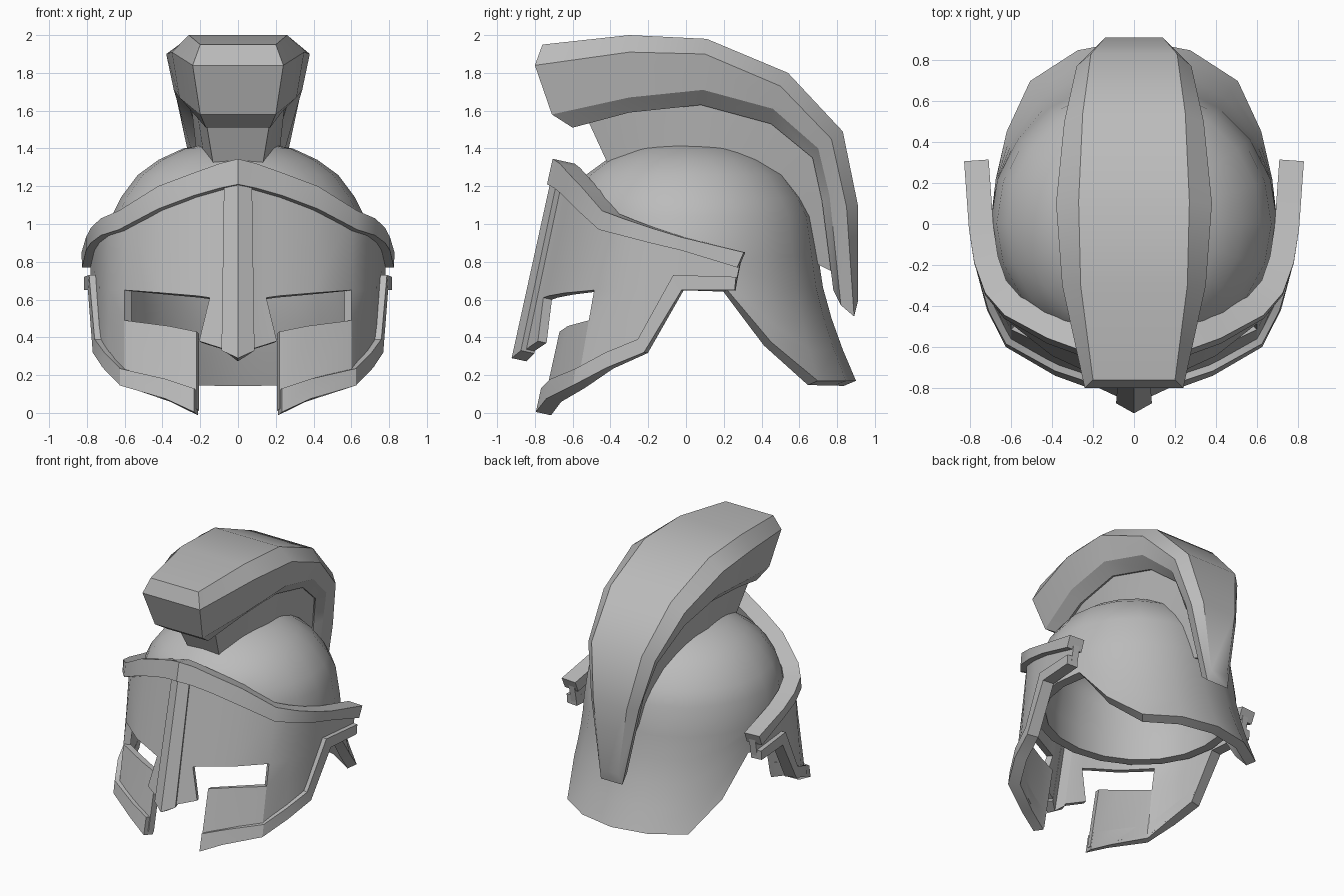
import bpy
import bmesh
import math
from mathutils import Vector

cube = bpy.data.objects.get("Cube")
if cube:
    bpy.data.objects.remove(cube, do_unlink=True)

steel = bpy.data.materials.new("grey_steel")
steel.use_nodes = True
grey = (0.5, 0.5, 0.5, 1)
steel.diffuse_color = grey
steel.node_tree.nodes["Principled BSDF"].inputs["Base Color"].default_value = grey


def finish(name, bm, thickness=0, mirror=False, angle=32):
    """Turn a bmesh into a finished object with modifiers baked in."""
    mesh = bpy.data.meshes.new(name)
    bm.to_mesh(mesh)
    bm.free()
    mesh.materials.append(steel)
    obj = bpy.data.objects.new(name, mesh)
    bpy.context.collection.objects.link(obj)
    if mirror:
        obj.modifiers.new("Mirror", "MIRROR")
    if thickness:
        shell = obj.modifiers.new("Shell", "SOLIDIFY")
        shell.thickness = thickness
        shell.offset = -1
    bpy.ops.object.select_all(action="DESELECT")
    obj.select_set(True)
    bpy.context.view_layer.objects.active = obj
    bpy.ops.object.convert(target="MESH")
    bpy.ops.object.shade_smooth_by_angle(angle=math.radians(angle))


def bridge(bm, rings):
    """Join consecutive closed rings with quads."""
    for a, b in zip(rings, rings[1:]):
        for i in range(len(a)):
            j = (i + 1) % len(a)
            bm.faces.new((a[i], a[j], b[j], b[i]))


def symmetric_loft(name, lines):
    """Sweep rails of (y, z) points with half widths; rails stay sharp."""
    bm = bmesh.new()
    rings = []
    for station in zip(*[[(w, y, z) for (y, z), w in zip(*line)] for line in lines]):
        left = [bm.verts.new(p) for p in station]
        right = [bm.verts.new((-x, y, z)) for x, y, z in reversed(station)]
        rings.append(left + right)
    bridge(bm, rings)
    for a, b in zip(rings, rings[1:]):
        for p, q in zip(a, b):
            bm.edges.get((p, q)).smooth = False
    for ring in (rings[0], rings[-1]):
        for i in range(len(lines) - 1):
            bm.faces.new((ring[i], ring[i + 1], ring[-2 - i], ring[-1 - i]))
            bm.edges.get((ring[i + 1], ring[-2 - i])).smooth = False
    bmesh.ops.recalc_face_normals(bm, faces=bm.faces)
    finish(name, bm, angle=50)


# Skull dome that flares into the neck guard at the back
SEGMENTS = 20
DOME = [(0.29, 1.4), (0.42, 1.34), (0.53, 1.26), (0.62, 1.14), (0.67, 1.04), (0.7, 0.83)]
bm = bmesh.new()
rings = []
angles = [2 * math.pi * i / SEGMENTS for i in range(SEGMENTS)]


def dome_vert(a, r, z):
    """The forehead is flattened where it sits behind the visor."""
    flat = 0.93 if math.cos(a) < 0 and z < 1.1 else 1
    return bm.verts.new((r * math.sin(a), r * flat * math.cos(a), z))


for r, z in DOME:
    rings.append([dome_vert(a, r, z) for a in angles])
for step in (1, 2, 3, 4):
    ring = []
    for a in angles:
        back = math.cos(a)
        drop = min(max((back - 0.33) / 0.45, 0), 1)
        z = 0.83 + (-0.18 - 0.48 * drop) * step / 4
        flare = 0.2 * ((0.83 - z) / 0.66) ** 1.5 * max(back, 0)
        ring.append(dome_vert(a, 0.7 + flare, z))
    rings.append(ring)
bridge(bm, rings)
apex = bm.verts.new((0, 0, 1.45))
for i in range(SEGMENTS):
    bm.faces.new((rings[0][i], rings[0][(i + 1) % SEGMENTS], apex))
bmesh.ops.recalc_face_normals(bm, faces=bm.faces)
finish("skull_dome", bm, thickness=0.07, angle=40)

# Crest rails from the top down, each running from front to back
symmetric_loft("crest", [
    ([(-0.76, 1.95), (-0.3, 2.0), (0.11, 1.98), (0.54, 1.8), (0.83, 1.49), (0.91, 1.1), (0.91, 0.59)],
     [0.2, 0.26, 0.27, 0.25, 0.21, 0.14, 0.07]),
    ([(-0.8, 1.84), (-0.3, 1.91), (0.1, 1.9), (0.5, 1.73), (0.77, 1.45), (0.85, 1.09), (0.89, 0.51)],
     [0.24, 0.35, 0.38, 0.34, 0.28, 0.2, 0.09]),
    ([(-0.71, 1.58), (-0.3, 1.67), (0.09, 1.71), (0.46, 1.61), (0.7, 1.4), (0.76, 1.15), (0.82, 0.57)],
     [0.2, 0.31, 0.34, 0.31, 0.25, 0.18, 0.08]),
    ([(-0.6, 1.51), (-0.3, 1.59), (0.08, 1.63), (0.45, 1.53), (0.67, 1.35), (0.72, 1.12), (0.78, 0.65)],
     [0.17, 0.23, 0.26, 0.23, 0.18, 0.13, 0.06]),
])

# Crest holder between the dome and the crest
symmetric_loft("crest_holder", [
    ([(-0.52, 1.55), (-0.3, 1.61), (0.08, 1.65), (0.45, 1.55), (0.68, 1.36), (0.73, 1.12), (0.77, 0.75)],
     [0.17, 0.22, 0.25, 0.22, 0.17, 0.12, 0.05]),
    ([(-0.41, 1.31), (-0.22, 1.36), (0.05, 1.38), (0.3, 1.32), (0.5, 1.18), (0.6, 1.0), (0.67, 0.8)],
     [0.13, 0.18, 0.22, 0.19, 0.15, 0.11, 0.05]),
])

# Visor surface: plan curve from the nose to the temple, leaning forward below
PLAN = [(0, -0.825), (0.08, -0.785), (0.22, -0.73), (0.4, -0.65), (0.6, -0.495), (0.685, -0.365),
        (0.735, -0.2), (0.76, -0.02), (0.78, 0.26), (0.785, 0.33)]
LEAN = [1, 1, 1, 1, 0.8, 0.5, 0.25, 0, 0, 0]


def on_visor(s, z, out):
    i = min(int(s), len(PLAN) - 2)
    t = s - i

    def normal(k):
        a = Vector(PLAN[max(k - 1, 0)])
        b = Vector(PLAN[min(k + 1, len(PLAN) - 1)])
        d = (b - a).normalized()
        return Vector((d.y, -d.x)) if k else Vector((0, -1))

    p = Vector(PLAN[i]).lerp(Vector(PLAN[i + 1]), t)
    n = normal(i).lerp(normal(i + 1), t).normalized()
    lean = LEAN[i] + (LEAN[i + 1] - LEAN[i]) * t
    return Vector((p.x + n.x * out, p.y + n.y * out + 0.22 * lean * (z - 0.6), z))


def visor_part(name, grids, out, thickness):
    """Each grid is a list of columns of (s, z, inset) points, bottom to top."""
    bm = bmesh.new()
    for grid in grids:
        cols = [[bm.verts.new(on_visor(s, z, out - inset)) for s, z, inset in col] for col in grid]
        for a, b in zip(cols, cols[1:]):
            for k in range(len(a) - 1):
                bm.faces.new((a[k], b[k], b[k + 1], a[k + 1]))
    bmesh.ops.remove_doubles(bm, verts=bm.verts, dist=0.0005)
    finish(name, bm, thickness, mirror=True)


def column(s, *heights, slant=0, inset=0):
    """A column at s whose top end is shifted sideways by slant."""
    span = heights[-1] - heights[0]
    return [(s + slant * (z - heights[0]) / span, z, inset) for z in heights]


# Face plate with open eyes and a gap below the nose
brow = [column(0, 0.61, 1.32), column(1, 0.61, 1.3), column(1.5, 0.61, 1.28), column(2, 0.62, 1.25),
        column(3, 0.635, 1.18), column(4, 0.65, 1.05)]
nose = [column(0, 0.3, 0.61), column(1, 0.34, 0.61), column(1.9, 0.38, 0.61, slant=-0.4)]
cheek = [column(2.2, 0.02, 0.43, inset=0.09), column(3, 0.09, 0.46, inset=0.065), column(4, 0.155, 0.49)]
temple = [column(4, 0.155, 0.49, 0.65, 1.05), column(5, 0.25, 0.5, 0.65, 1.0),
          column(6, 0.33, 0.5, 0.66, 0.96), column(7, 0.66, 0.7, 0.76, 0.91),
          column(8, 0.66, 0.7, 0.75, 0.84, slant=0.5)]
visor_part("face_plate", [brow, nose, cheek, temple], 0, 0.05)

# Raised borders and nose bar
brow_rim = [column(0, 1.21, 1.345), column(1, 1.19, 1.32), column(2, 1.15, 1.27), column(3, 1.08, 1.2),
            column(4, 0.97, 1.07), column(5, 0.94, 1.03), column(6, 0.9, 0.98), column(7, 0.86, 0.93),
            column(8.2, 0.77, 0.85, slant=0.5)]
visor_part("brow_rim", [brow_rim], 0.045, 0.12)

cheek_rim = [column(2.2, 0.005, 0.13, inset=0.09), column(3, 0.075, 0.18, inset=0.065),
             column(4, 0.145, 0.235), column(5, 0.24, 0.32, slant=-0.1), column(6, 0.32, 0.39, slant=-0.2),
             column(7, 0.65, 0.73, slant=-0.25), column(8, 0.65, 0.72, slant=0.1)]
visor_part("cheek_rim", [cheek_rim], 0.035, 0.085)

nose_bar = [column(0, 0.29, 1.26), column(0.95, 0.33, 1.24, slant=-0.15)]
visor_part("nose_bar", [nose_bar], 0.03, 0.08)
